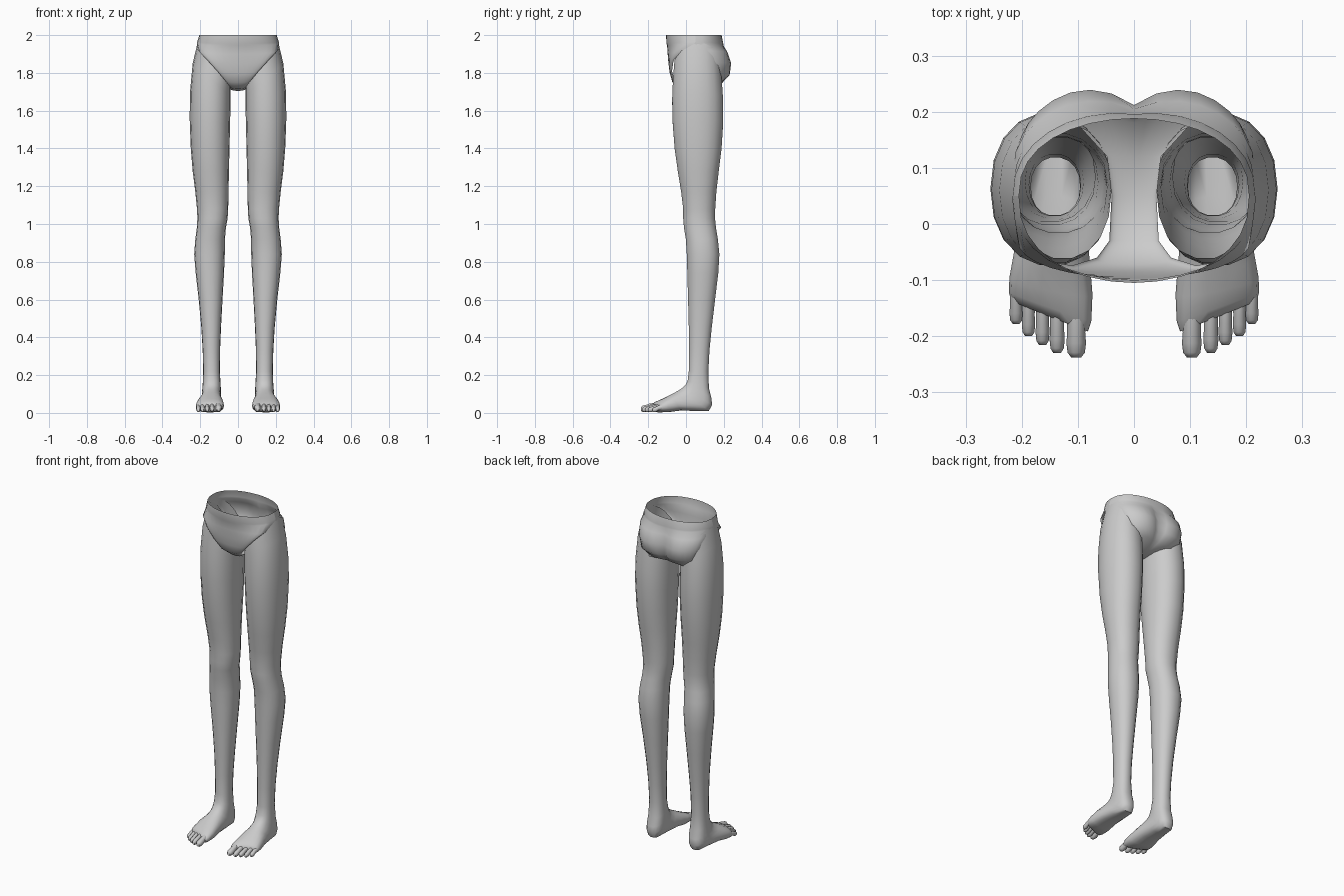
import bpy, bmesh, math

skin = bpy.data.materials.new("plain grey")
skin.diffuse_color = (0.6, 0.6, 0.6, 1)


def spow(v, p):
    return math.copysign(abs(v) ** p, v)


def finish(name, rings, closed, cap=False, mirror=True):
    """Skin a list of point rows into a smooth surface."""
    bm = bmesh.new()
    rows = [[bm.verts.new(p) for p in r] for r in rings]
    n = len(rows[0])
    for a, b in zip(rows, rows[1:]):
        for i in range(n if closed else n - 1):
            j = (i + 1) % n
            bm.faces.new((a[i], a[j], b[j], b[i]))
    if cap:
        bm.faces.new(rows[-1])
    bmesh.ops.recalc_face_normals(bm, faces=bm.faces)
    # make sure the outside of open surfaces faces outward
    bm.normal_update()
    low = min(bm.faces, key=lambda f: f.calc_center_median().z)
    if low.normal.z > 0:
        bmesh.ops.reverse_faces(bm, faces=bm.faces)
    me = bpy.data.meshes.new(name)
    bm.to_mesh(me)
    bm.free()
    me.materials.append(skin)
    ob = bpy.data.objects.new(name, me)
    bpy.context.collection.objects.link(ob)
    if mirror:
        ob.modifiers.new("other side", 'MIRROR')
    bpy.context.view_layer.objects.active = ob
    ob.select_set(True)
    bpy.ops.object.shade_smooth_by_angle(angle=math.radians(50))
    ob.select_set(False)
    return ob


def ring(fy, fz, by, bz, xi, xo, slant=0, skew=0, p=0.92, n=18):
    """Oval through a front and a back point, between inner and outer x."""
    pts = []
    for k in range(n):
        a = 2 * math.pi * k / n
        u, v = spow(math.cos(a), p), spow(math.sin(a), p)
        x = (xi + xo) / 2 + u * (xo - xi) / 2
        y = (fy + by) / 2 + v * (fy - by) / 2 + skew * (x - 0.148)
        z = (fz + bz) / 2 + v * (fz - bz) / 2 + slant * (u + 1) / 2
        pts.append((x, y, z))
    return pts


# leg rows: z, front y, back y, inner x, outer x, rise of the outer side
LEG = [
    (1.735, -.062, .180, .040, .214, .225),
    (1.68, -.070, .190, .040, .240, .17),
    (1.61, -.075, .198, .040, .254, .09),
    (1.53, -.073, .199, .042, .256, .03),
    (1.40, -.062, .190, .045, .250, 0),
    (1.28, -.045, .175, .048, .240, 0),
    (1.17, -.027, .162, .050, .226, 0),
    (1.08, -.016, .156, .052, .217, 0),
    (1.03, -.016, .155, .055, .215, 0),
    (0.98, -.012, .160, .064, .218, 0),
    (0.92, -.002, .170, .069, .226, 0),
    (0.84, .003, .178, .070, .232, 0),
    (0.74, .006, .172, .074, .224, 0),
    (0.60, .010, .155, .082, .208, 0),
    (0.45, .014, .137, .090, .194, 0),
    (0.33, .015, .125, .095, .187, 0),
    (0.22, .014, .119, .096, .184, 0),
]
# foot rows: instep y z, heel or sole y z, inner x, outer x, skew
FOOT = [
    (.008, .170, .122, .130, .092, .187, 0),
    (-.003, .150, .135, .080, .090, .190, 0),
    (-.015, .137, .139, .042, .090, .192, 0),
    (-.030, .126, .122, .010, .088, .195, 0),
    (-.055, .111, .050, .010, .085, .202, 0),
    (-.085, .095, -.030, .012, .079, .214, .1),
    (-.120, .076, -.100, .003, .074, .222, .2),
    (-.150, .061, -.145, .003, .076, .223, .35),
    (-.166, .045, -.164, .010, .082, .219, .4),
]
rings = [ring(f, z, b, z, xi, xo, s) for z, f, b, xi, xo, s in LEG]
rings += [ring(*r[:6], skew=r[6], p=0.8) for r in FOOT]
finish("legs_and_feet", rings, True, cap=True)

# toes: centre x, base y, tip y, half width, half height
TOES = [
    (.103, -.165, -.238, .0175, .0195),
    (.137, -.160, -.230, .0135, .0170),
    (.163, -.150, -.216, .0125, .0160),
    (.188, -.140, -.200, .0120, .0150),
    (.210, -.125, -.178, .0120, .0145),
]
for i, (cx, y0, y1, rx, rz) in enumerate(TOES):
    rings = []
    for t, s, lift in ((0, .95, .017), (.4, .92, .012), (.65, 1.0, .004),
                       (.88, .88, .002), (1, .5, 0)):
        y = y0 + (y1 - y0) * t
        rings.append([(cx + rx * s * math.cos(k * math.pi / 5), y,
                       rz + lift + rz * s * math.sin(k * math.pi / 5))
                      for k in range(10)])
    finish(f"toe_{i + 1}", rings, True, cap=True)

# briefs: one strip from the front waist, under the crotch, to the back waist
# rows: middle y, middle z, half width, edge y, edge z, buttock bulge
BRIEFS = [
    (-.105, 2.00, .205, .05, 2.00, 0),
    (-.104, 1.955, .216, .05, 1.965, 0),
    (-.100, 1.945, .217, .045, 1.955, 0),
    (-.097, 1.90, .208, -.025, 1.915, 0),
    (-.093, 1.85, .160, -.066, 1.865, 0),
    (-.086, 1.80, .110, -.074, 1.810, 0),
    (-.072, 1.75, .066, -.060, 1.757, 0),
    (-.030, 1.715, .044, -.030, 1.73, 0),
    (.050, 1.705, .040, .050, 1.715, 0),
    (.120, 1.715, .048, .120, 1.725, 0),
    (.180, 1.745, .110, .188, 1.740, .008),
    (.207, 1.79, .172, .172, 1.785, .028),
    (.212, 1.85, .204, .135, 1.86, .034),
    (.205, 1.91, .215, .100, 1.92, .022),
    (.195, 1.945, .217, .045, 1.955, .008),
    (.196, 1.955, .216, .05, 1.965, .006),
    (.188, 2.00, .205, .05, 2.00, 0),
]
rings = []
for yc, zc, hw, ye, ze, bulge in BRIEFS:
    row = []
    for k in range(-8, 9):
        a = k / 8 * math.pi / 2
        x, c = math.sin(a), math.cos(a) ** 0.85 if abs(k) < 8 else 0
        y = ye + (yc - ye) * c + bulge * math.sin(math.pi * abs(x)) ** 0.8 \
            if abs(k) < 8 else ye
        row.append((hw * x, y, ze + (zc - ze) * c))
    rings.append(row)
finish("briefs", rings, False, mirror=False)
